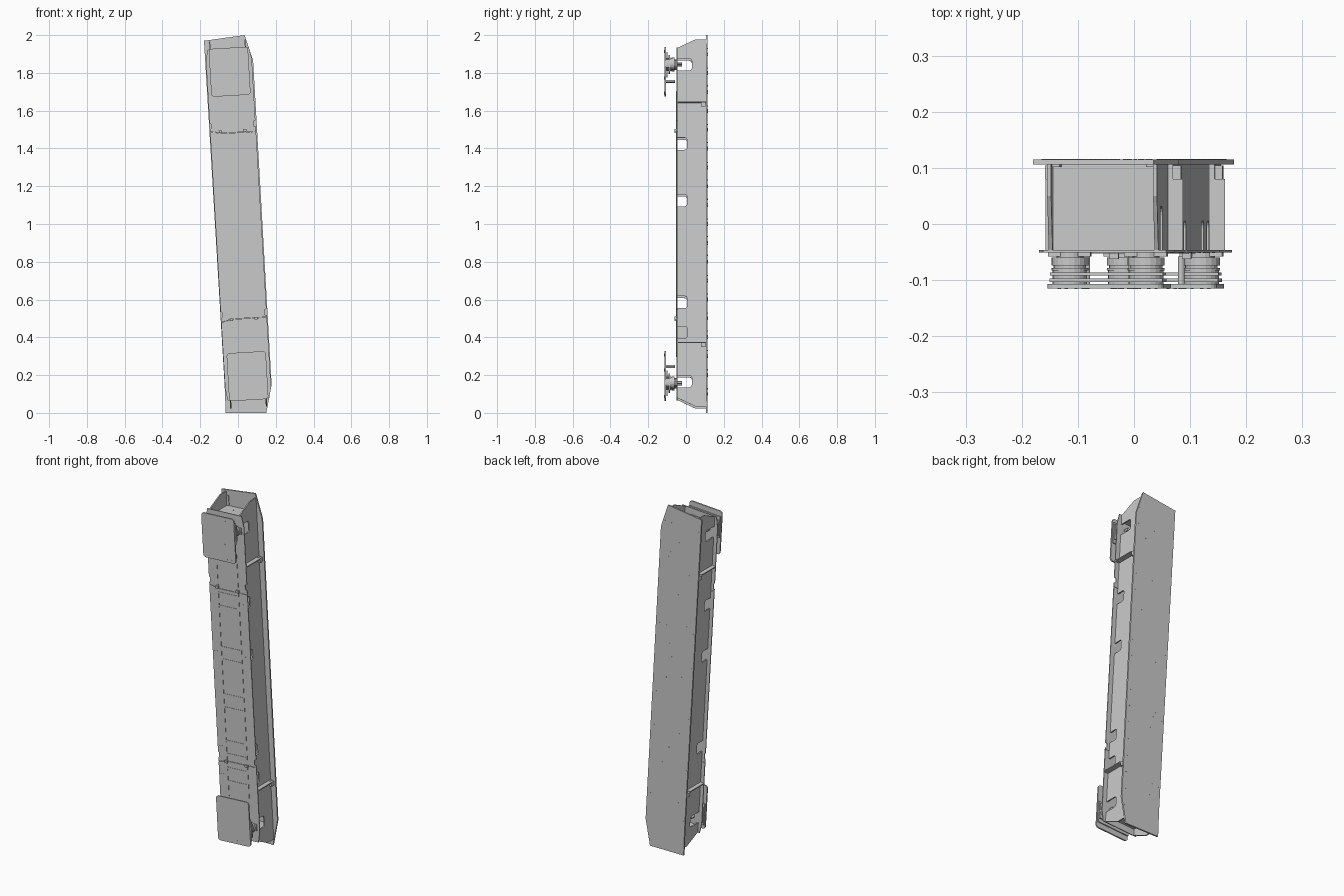
import bpy, bmesh, math, random
from mathutils import Matrix

random.seed(4)
if "Cube" in bpy.data.objects:
    bpy.data.objects.remove(bpy.data.objects["Cube"])

# The beam leans slightly to its right around its middle
LEAN = Matrix.Translation((0, 0, 1)) @ Matrix.Rotation(-0.0585, 4, 'Y')
STRAIGHT = Matrix.Identity(4)

GREY = (0.59, 0.59, 0.59, 1)
STEEL = bpy.data.materials.new("grey steel")
STEEL.use_nodes = True
STEEL.diffuse_color = GREY
STEEL.node_tree.nodes["Principled BSDF"].inputs["Base Color"].default_value = GREY


def finish(name, bm, frame=LEAN):
    bmesh.ops.recalc_face_normals(bm, faces=bm.faces)
    mesh = bpy.data.meshes.new(name)
    bm.to_mesh(mesh)
    bm.free()
    mesh.transform(frame)
    mesh.materials.append(STEEL)
    ob = bpy.data.objects.new(name, mesh)
    bpy.context.collection.objects.link(ob)
    return ob


def add_prism(bm, pts, lo, hi, axis='Y'):
    """Extrude an outline: (x, z) along Y, or (y, z) along X."""
    def at(p, d):
        return (p[0], d, p[1]) if axis == 'Y' else (d, p[0], p[1])
    a = [bm.verts.new(at(p, lo)) for p in pts]
    b = [bm.verts.new(at(p, hi)) for p in pts]
    bm.faces.new(a)
    bm.faces.new(b[::-1])
    for i in range(len(a)):
        j = (i + 1) % len(a)
        bm.faces.new((a[i], b[i], b[j], a[j]))


def prism(name, pts, lo, hi, axis='Y', frame=LEAN):
    bm = bmesh.new()
    add_prism(bm, pts, lo, hi, axis)
    return finish(name, bm, frame)


def rect(u, v, w, h):
    return [(u - w, v - h), (u + w, v - h), (u + w, v + h), (u - w, v + h)]


def round_rect(u, v, w, h, r, n=4):
    pts = []
    for k, (sx, sy) in enumerate(((1, 1), (-1, 1), (-1, -1), (1, -1))):
        for i in range(n + 1):
            a = math.pi / 2 * (k + i / n)
            pts.append((u + sx * (w - r) + r * math.cos(a), v + sy * (h - r) + r * math.sin(a)))
    return pts


def circle(u, v, r, n=20):
    return [(u + r * math.cos(2 * math.pi * i / n), v + r * math.sin(2 * math.pi * i / n))
            for i in range(n)]


def cut(ob, cutter):
    mod = ob.modifiers.new("cut", 'BOOLEAN')
    mod.object = cutter
    mod.solver = 'EXACT'
    cutter.hide_render = True
    cutter.hide_viewport = True
    cutter.display_type = 'WIRE'


# Back plate with angled ends
prism("back_plate", [(-0.18, 1.97), (0.035, 2.0), (0.08, 1.865), (0.178, 0.15),
                     (0.15, 0), (-0.065, 0), (-0.071, 0.15)], 0.106, 0.115, frame=STRAIGHT)

# Side webs with access openings that run out to the front edge;
# the deep ones sit behind the mounts
web = [(-0.046, -0.928), (0.05, -0.973), (0.106, -0.973),
       (0.106, 0.973), (0.05, 0.973), (-0.046, 0.928)]
for side, s, extra in (("left", 1, [-0.58]), ("right", -1, [])):
    bm = bmesh.new()
    for z in (0.84, -0.84):
        add_prism(bm, round_rect(-0.019, z, 0.05, 0.032, 0.015), s * 0.05, s * 0.15, 'X')
    for z in [0.42, 0.12, -0.42] + extra:
        add_prism(bm, round_rect(-0.033, z, 0.038, 0.032, 0.012), s * 0.05, s * 0.15, 'X')
    openings = finish(side + "_opening_cutter", bm)
    x0, x1 = sorted((s * 0.091, s * 0.098))
    cut(prism(side + "_web", web, x0, x1, 'X'), openings)
    # Folded lips inside the web
    prism(side + "_rear_lip", rect(s * 0.085, 0, 0.008, 0.95), 0.102, 0.106)

# Front flange in three lengths with edge notches at the joints
bm = bmesh.new()
for s in (1, -1):
    for z in (0.525, -0.475):
        add_prism(bm, round_rect(s * 0.123, z, 0.01, 0.016, 0.006), -0.07, -0.03)
notches = finish("notch_cutter", bm)
L, R = -0.119, 0.124
upper = [(L, 0.499), (-0.06, 0.485), (R, 0.485), (R, 0.87), (0.112, 0.93), (-0.108, 0.93), (L, 0.87)]
middle = [(L, -0.514), (-0.06, -0.5), (R, -0.5), (R, 0.483), (-0.06, 0.483), (L, 0.497)]
lower = [(L, -0.516), (-0.06, -0.502), (R, -0.502), (R, -0.87), (0.112, -0.93), (-0.108, -0.93), (L, -0.87)]
for name, pts in (("upper", upper), ("middle", middle), ("lower", lower)):
    cut(prism(name + "_front_flange", pts, -0.051, -0.046), notches)

# Weld seams in a ladder pattern down the front
bm = bmesh.new()
for s in (1, -1):
    add_prism(bm, rect(s * 0.065, 0, 0.004, 0.7), -0.053, -0.05)
for z in (0.46, 0.385, 0.15, 0.08, -0.12, -0.195, -0.385, -0.46, -0.54, -0.615):
    add_prism(bm, rect(0, z, 0.062, 0.005), -0.053, -0.05)
finish("front_weld_seams", bm)

# Small joint clips and flange fasteners
bm = bmesh.new()
for z in (0.493, -0.503):
    for s in (1, -1):
        add_prism(bm, rect(s * 0.065, z, 0.008, 0.007), -0.062, -0.05)
finish("joint_clips", bm)
bm = bmesh.new()
for z in (0.42, 0.12, -0.42, -0.58):
    for s in (1, -1):
        for d in (-0.008, 0.008):
            add_prism(bm, circle(s * 0.1 + d, z, 0.003, 8), -0.052, -0.05)
finish("flange_fasteners", bm)

# Outer ribs between the flanges, notched at the rear corner
for label, z in (("upper", 0.64), ("lower", -0.635)):
    for side, s, w in (("left", 1, 0.014), ("right", -1, 0.0115)):
        bm = bmesh.new()
        add_prism(bm, rect(s * (0.097 + w), z, w, 0.003), -0.046, 0.08)
        add_prism(bm, rect(s * 0.102, z, 0.005, 0.003), 0.08, 0.106)
        add_prism(bm, rect(s * 0.114, z - 0.012, 0.007, 0.012), 0.08, 0.104)
        finish(f"{label}_{side}_rib", bm)

# Inner bulkheads with four bolts each
for label, s in (("upper", 1), ("lower", -1)):
    prism(label + "_bulkhead", rect(0, s * 0.89, 0.091, 0.003), -0.046, 0.106)
    bm = bmesh.new()
    for x in (-0.023, 0.029):
        for y in (0.015, 0.066):
            add_prism(bm, rect(x, s * 0.8935, 0.002, 0.001), y - 0.002, y + 0.002)
    finish(label + "_bulkhead_bolts", bm)

# Front pads on stepped rubber mounts
for label, s in (("upper", 1), ("lower", -1)):
    prism(label + "_pad", round_rect(0.003, s * 0.807, 0.104, 0.127, 0.016), -0.115, -0.107)
    prism(label + "_pad_backing", rect(0.003, s * 0.845, 0.101, 0.062), -0.103, -0.097)
    prism(label + "_pad_crossbar", rect(0.003, s * 0.845, 0.101, 0.045), -0.092, -0.086)
    bm = bmesh.new()
    for x in (-0.065, 0.071):
        for r, y0, y1 in ((0.031, -0.107, -0.083), (0.033, -0.083, -0.078), (0.029, -0.078, -0.074),
                          (0.033, -0.074, -0.06), (0.024, -0.06, -0.05), (0.007, -0.05, -0.02)):
            add_prism(bm, circle(x, s * 0.845, r), y0, y1)
        add_prism(bm, rect(x, s * 0.845, 0.038, 0.018), -0.058, -0.051)
    finish(label + "_pad_mounts", bm)
    bm = bmesh.new()
    for x in (-0.04, 0.04):
        add_prism(bm, circle(x, s * 0.755, 0.006, 12), -0.107, -0.058)
    finish(label + "_pad_posts", bm)
    bm = bmesh.new()
    for x in (-0.04, 0.04):
        add_prism(bm, circle(x, s * 0.775, 0.006, 12), -0.1155, -0.114)
    for x in (-0.08, -0.05, 0.02, 0.05, 0.08):
        for z in (0.915, 0.695):
            add_prism(bm, circle(x, s * z, 0.003, 8), -0.1155, -0.114)
    finish(label + "_pad_bolts", bm)

# Fastener rows and scattered bolts on the back plate
bm = bmesh.new()
for i in range(19):
    z = -0.9 + i * 0.1
    for x in (-0.108, 0.108):
        add_prism(bm, circle(x, z, 0.004, 8), 0.114, 0.1155)
    for k in range(2):
        add_prism(bm, circle(random.uniform(-0.08, 0.08), z + 0.03 * k, 0.003, 8), 0.114, 0.1155)
finish("back_plate_bolts", bm)
